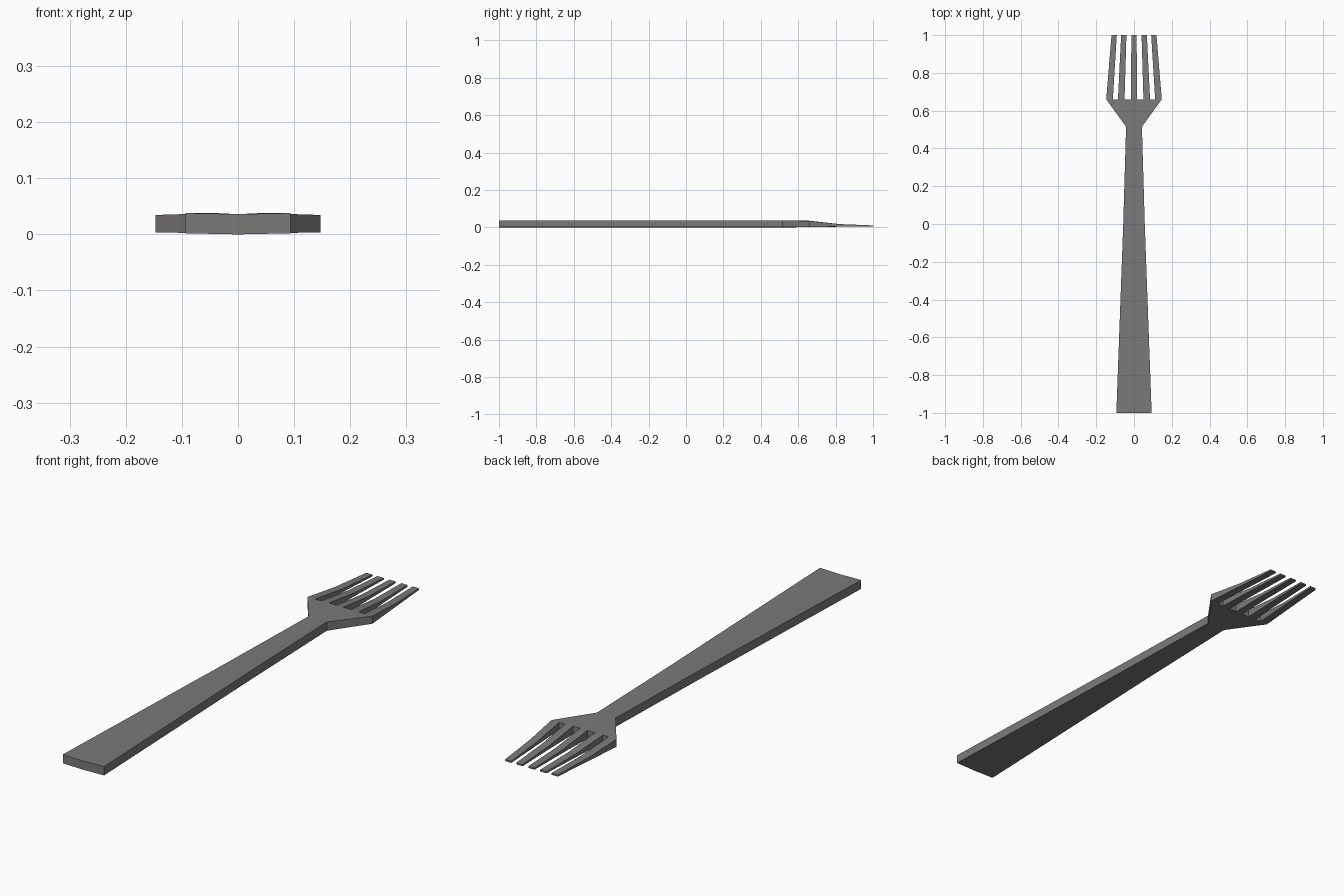
import bpy, bmesh

if "Cube" in bpy.data.objects:
    bpy.data.objects.remove(bpy.data.objects["Cube"])

metal = bpy.data.materials.new("dark warm grey metal")
metal.diffuse_color = (0.20, 0.19, 0.19, 1)
metal.use_nodes = True
metal.node_tree.nodes["Principled BSDF"].inputs["Base Color"].default_value = metal.diffuse_color


def prism(name, build):
    """Lay out the plan as top faces, mirror them below, then wall the outline."""
    bm = bmesh.new()
    cache = {}

    def v(x, y, zt, zb):
        key = (round(x, 4), round(y, 4))
        if key not in cache:
            cache[key] = (bm.verts.new((x, y, zt)), bm.verts.new((x, y, zb)))
        return cache[key]

    plan = build(v)
    edges = {}
    for loop in plan:
        bm.faces.new([p[0] for p in loop])
        bm.faces.new([p[1] for p in reversed(loop)])
        for a, b in zip(loop, loop[1:] + loop[:1]):
            edges[(a, b)] = True
    for a, b in edges:
        if (b, a) not in edges:
            bm.faces.new((a[0], a[1], b[1], b[0]))
    bmesh.ops.recalc_face_normals(bm, faces=bm.faces[:])
    me = bpy.data.meshes.new(name)
    bm.to_mesh(me)
    bm.free()
    me.materials.append(metal)
    ob = bpy.data.objects.new(name, me)
    bpy.context.collection.objects.link(ob)
    return ob


# tine side positions at the root and at the tip
ROOT = [-0.147, -0.112, -0.085, -0.050, -0.016, 0.016, 0.050, 0.085, 0.112, 0.147]
TIP = [-0.119, -0.091, -0.068, -0.040, -0.014, 0.014, 0.040, 0.068, 0.091, 0.119]


def fork(v):
    faces = []
    # handle: tapering, with a very shallow trough along the middle
    rows = [(-1, 0.0935), (0, 0.057), (0.515, 0.042)]
    pts = [[v(-w, y, 0.038, 0.002), v(0, y, 0.036, 0.0), v(w, y, 0.038, 0.002)]
           for y, w in rows]
    for a, b in zip(pts, pts[1:]):
        for i in (0, 1):
            faces.append([a[i], a[i + 1], b[i + 1], b[i]])
    # head: flares from the neck to the tine roots
    neck = pts[-1]
    root = [v(x, 0.66, 0.036 - abs(x) * 0.01, 0.002 + abs(x) * 0.01) for x in ROOT]
    for i in range(9):
        if i < 4:
            faces.append([neck[0], root[i + 1], root[i]])
        elif i > 4:
            faces.append([neck[2], root[i + 1], root[i]])
    faces.append([neck[0], neck[1], root[4]])
    faces.append([neck[1], root[5], root[4]])
    faces.append([neck[1], neck[2], root[5]])
    # tines: thin down quickly, then run nearly flat to the tips
    for i in range(0, 10, 2):
        prev = [root[i], root[i + 1]]
        for y, zt, zb in ((0.82, 0.018, 0.004), (1, 0.011, 0.004)):
            t = (y - 0.66) / 0.34
            cur = [v(ROOT[k] + (TIP[k] - ROOT[k]) * t, y, zt, zb) for k in (i, i + 1)]
            faces.append([prev[0], prev[1], cur[1], cur[0]])
            prev = cur
    return faces


prism("fork", fork)
